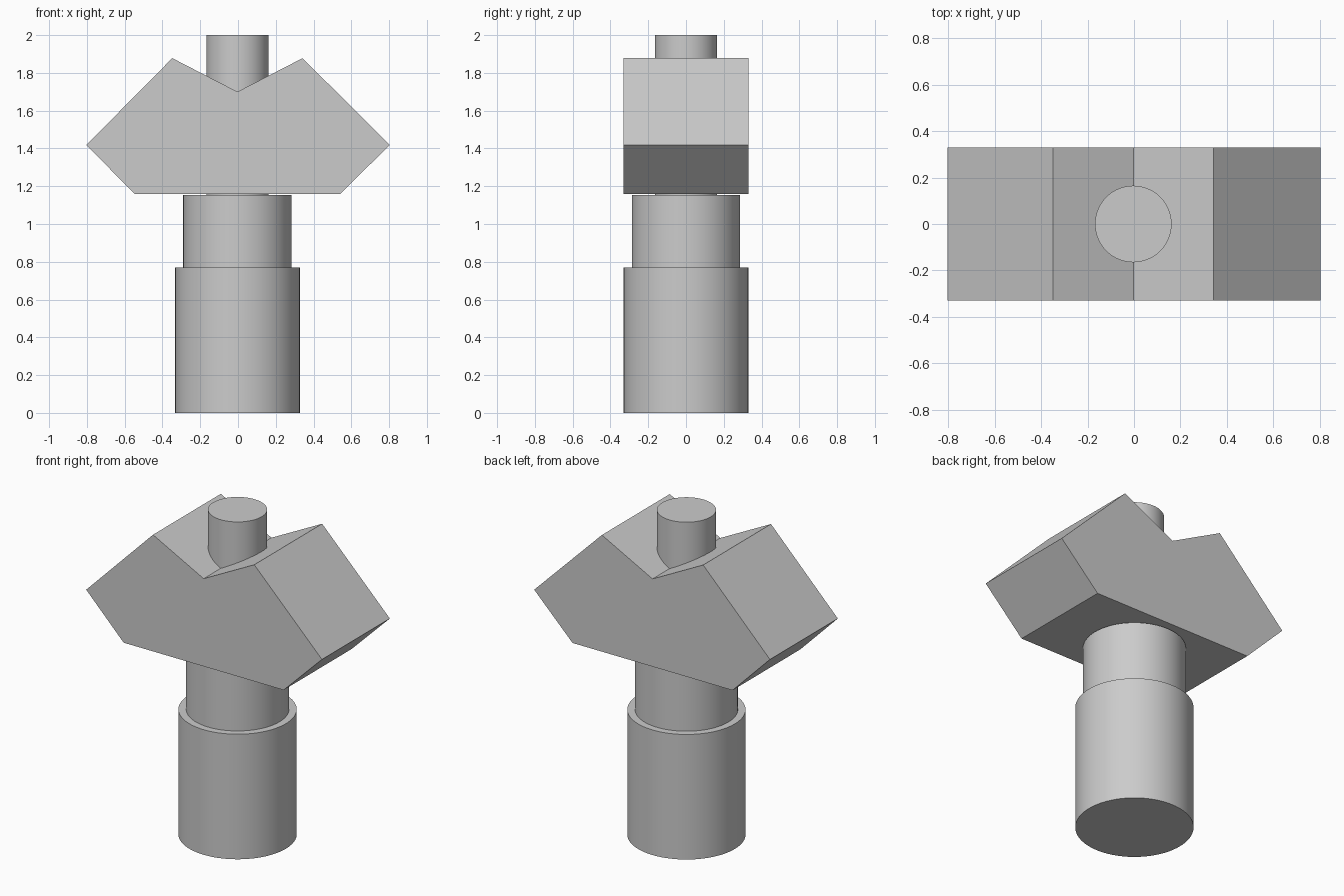
import bpy
import bmesh
import math

cube = bpy.data.objects.get("Cube")
if cube:
    bpy.data.objects.remove(cube, do_unlink=True)

AXIS_X = -0.003

# Single plain grey finish
GREY = (0.6, 0.6, 0.6, 1.0)
grey = bpy.data.materials.new("plain_grey")
grey.use_nodes = True
grey.diffuse_color = GREY
grey.node_tree.nodes["Principled BSDF"].inputs["Base Color"].default_value = GREY


def cylinder(name, radius, bottom, top):
    """Upright smooth cylinder on the shared axis."""
    bpy.ops.mesh.primitive_cylinder_add(
        vertices=96, radius=radius, depth=top - bottom,
        location=(AXIS_X, 0, (bottom + top) / 2))
    obj = bpy.context.object
    obj.name = name
    obj.data.materials.append(grey)
    bpy.ops.object.shade_smooth_by_angle(angle=math.radians(30))
    return obj


def extruded_profile(name, profile, half_depth):
    """Prism from an x-z outline, extruded along y."""
    bm = bmesh.new()
    face = bm.faces.new([bm.verts.new((x, -half_depth, z)) for x, z in profile])
    side = bmesh.ops.extrude_face_region(bm, geom=[face])["geom"]
    moved = [v for v in side if isinstance(v, bmesh.types.BMVert)]
    bmesh.ops.translate(bm, verts=moved, vec=(0, 2 * half_depth, 0))
    bmesh.ops.recalc_face_normals(bm, faces=bm.faces)
    mesh = bpy.data.meshes.new(name)
    bm.to_mesh(mesh)
    bm.free()
    mesh.materials.append(grey)
    obj = bpy.data.objects.new(name, mesh)
    bpy.context.collection.objects.link(obj)
    return obj


# Stepped round column and the pin running up through the head
cylinder("base_column", 0.33, 0, 0.77)
cylinder("neck", 0.287, 0.77, 1.154)
cylinder("centre_pin", 0.165, 1.15, 2.0)

# Wide head block with a shallow V notch on top
head_outline = [(-0.548, 1.16), (0.542, 1.16), (0.803, 1.418), (0.342, 1.878),
                (AXIS_X, 1.70), (-0.348, 1.878), (-0.803, 1.418)]
extruded_profile("head_block", head_outline, 0.33)
